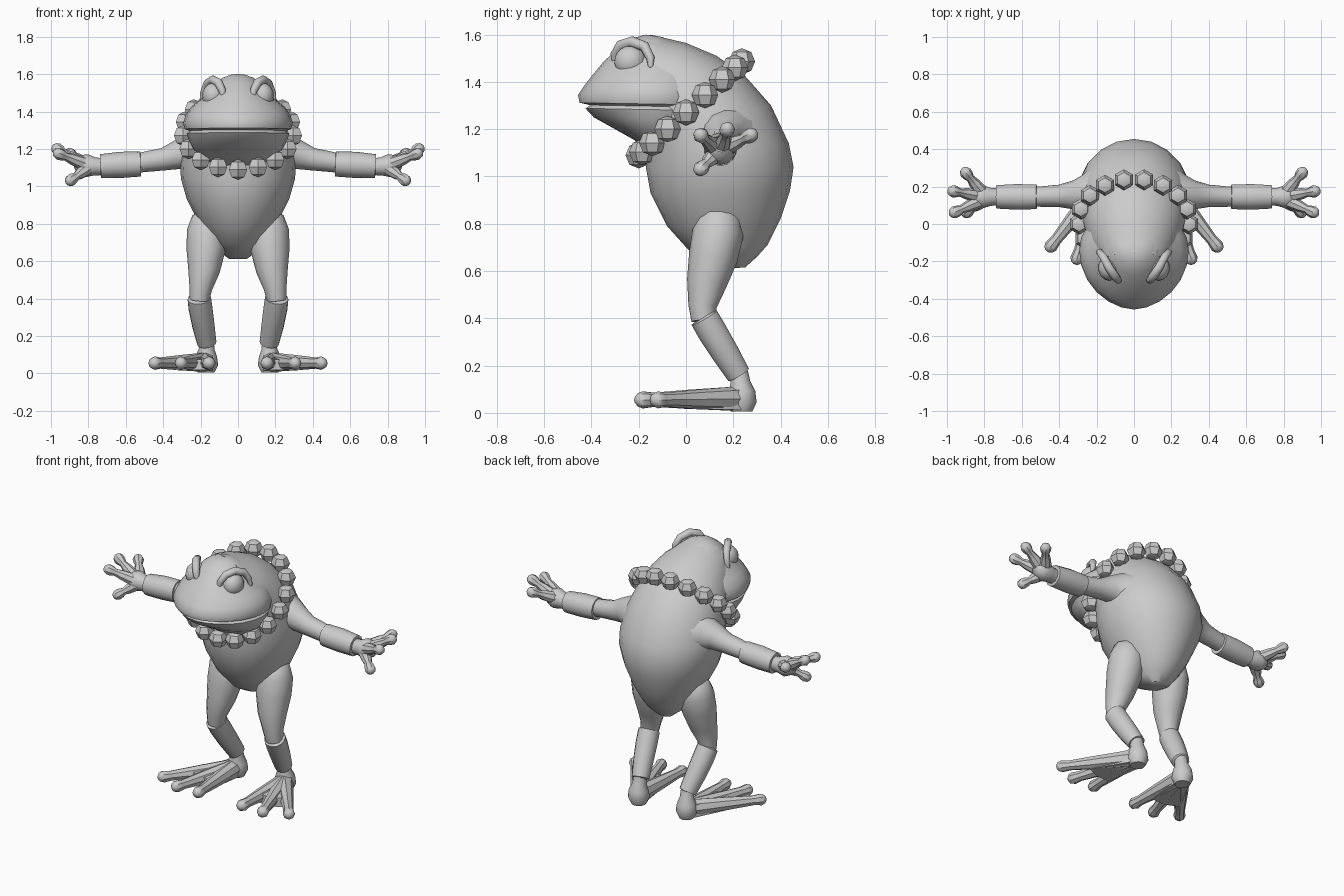
import bpy, bmesh, math
from mathutils import Vector

if "Cube" in bpy.data.objects:
    bpy.data.objects.remove(bpy.data.objects["Cube"])


def finish(bm, name, mirror=False, angle=40, subsurf=0):
    bmesh.ops.recalc_face_normals(bm, faces=bm.faces[:])
    me = bpy.data.meshes.new(name)
    bm.to_mesh(me)
    bm.free()
    ob = bpy.data.objects.new(name, me)
    bpy.context.collection.objects.link(ob)
    bpy.ops.object.select_all(action='DESELECT')
    ob.select_set(True)
    bpy.context.view_layer.objects.active = ob
    bpy.ops.object.shade_smooth_by_angle(angle=math.radians(angle))
    if mirror:
        ob.modifiers.new("mirror", 'MIRROR').use_clip = False
    if subsurf:
        ob.modifiers.new("smooth", 'SUBSURF').levels = subsurf
        ob.modifiers["smooth"].render_levels = subsurf
    return ob


def loft(bm, rings):
    """Skin a list of point rings and cap both ends."""
    vs = [[bm.verts.new(p) for p in r] for r in rings]
    n = len(vs[0])
    for a, b in zip(vs, vs[1:]):
        for i in range(n):
            j = (i + 1) % n
            bm.faces.new((a[i], a[j], b[j], b[i]))
    bm.faces.new(vs[0])
    bm.faces.new(vs[-1])


def tube(bm, pts, seg=12):
    """Round tube through (x, y, z, radius) points."""
    c = [Vector(p[:3]) for p in pts]
    d = (c[-1] - c[0]).normalized()
    u = Vector((0, 0, 1)) if abs(d.z) < 0.75 else Vector((1, 0, 0))
    rings = []
    for i, p in enumerate(pts):
        t = (c[min(i + 1, len(c) - 1)] - c[max(i - 1, 0)]).normalized()
        u = (u - t * u.dot(t)).normalized()
        v = t.cross(u)
        rings.append([c[i] + p[3] * (u * math.cos(a) + v * math.sin(a))
                      for a in (2 * math.pi * k / seg for k in range(seg))])
    loft(bm, rings)


def digit(bm, a, b, r0, r1, bulb):
    """Finger or toe with a rounded bulb at its tip."""
    a, b = Vector(a), Vector(b)
    d = (b - a).normalized()
    L = (b - a).length
    prof = [(0, r0), (0.5 * L, (r0 + r1) / 2), (L - 1.3 * bulb, r1), (L - 0.6 * bulb, bulb * 0.92),
            (L, bulb), (L + 0.6 * bulb, bulb * 0.75), (L + 0.9 * bulb, bulb * 0.3)]
    tube(bm, [(*(a + d * s), r) for s, r in prof], 8)


def oval(front, back, hw, seg=20, k=0.5, power=1.0):
    """Ring between a front and back (y, z) point; k places the widest line."""
    f, b = Vector((0, *front)), Vector((0, *back))
    mid = f.lerp(b, k)
    out = []
    for i in range(seg):
        a = 2 * math.pi * i / seg
        s, c = math.sin(a), math.cos(a)
        w = math.copysign(abs(s) ** power, s)
        out.append(mid + ((f - mid) * c if c > 0 else (b - mid) * -c) + Vector((hw * w, 0, 0)))
    return out


# torso, hunching forward into the neck
torso = [((.19, .612), (.25, .615), .05), ((.09, .645), (.30, .66), .10),
         ((.01, .69), (.345, .71), .14), ((-.08, .79), (.40, .82), .21),
         ((-.15, .93), (.44, .94), .275), ((-.17, 1.04), (.455, 1.04), .305),
         ((-.17, 1.12), (.435, 1.14), .31), ((-.18, 1.16), (.36, 1.30), .295),
         ((-.20, 1.19), (.25, 1.425), .275), ((-.22, 1.22), (.13, 1.51), .255),
         ((-.24, 1.25), (0, 1.565), .225), ((-.26, 1.28), (-.15, 1.60), .17)]
bm = bmesh.new()
loft(bm, [oval(*s) for s in torso])
finish(bm, "torso")

# head: chin, mouth crease, overhanging lip, brow and crown
head = [(1.11, -.16, .12), (1.155, -.22, .18), (1.20, -.30, .235), (1.25, -.39, .262),
        (1.288, -.425, .275), (1.302, -.405, .26), (1.312, -.45, .285), (1.345, -.457, .293),
        (1.385, -.43, .28), (1.43, -.395, .25), (1.49, -.345, .175), (1.55, -.275, .13),
        (1.585, -.225, .085), (1.60, -.17, .04)]
bm = bmesh.new()
rings = []
for z, f, hw in head:
    back = 0.12 if z < 1.5 else 0.12 - (z - 1.5) * 2.2
    rings.append(oval((f, z), (back, z - .01), hw, 24, (-.14 - f) / (back - f), 1.1))
loft(bm, rings)
finish(bm, "head", angle=50)

# eyes with heavy lids
bm = bmesh.new()
bmesh.ops.create_uvsphere(bm, u_segments=16, v_segments=10, radius=.068)
bmesh.ops.scale(bm, vec=(.88, 1, 1), verts=bm.verts[:])
bmesh.ops.translate(bm, vec=(.132, -.235, 1.485), verts=bm.verts[:])
finish(bm, "eye", True)
bm = bmesh.new()
tube(bm, [(.075, -.30, 1.47, .012), (.085, -.30, 1.515, .02), (.105, -.275, 1.555, .024),
          (.135, -.23, 1.57, .024), (.165, -.175, 1.55, .022), (.185, -.15, 1.50, .018),
          (.195, -.15, 1.46, .01)], 8)
finish(bm, "eyelid", True, 60)

# bead necklace
bm = bmesh.new()
for i in range(17):
    a = 2 * math.pi * i / 17
    b = bmesh.ops.create_uvsphere(bm, u_segments=6, v_segments=4, radius=.056)["verts"]
    bmesh.ops.translate(bm, verts=b, vec=(.295 * math.sin(a), .02 - .22 * math.cos(a),
                                          1.29 - .20 * math.cos(a)))
finish(bm, "bead_necklace", angle=30)

# arms
bm = bmesh.new()
tube(bm, [(.20, .17, 1.17, .14), (.26, .16, 1.18, .105), (.32, .155, 1.17, .078),
          (.40, .15, 1.145, .06), (.54, .145, 1.125, .052)])
finish(bm, "arm", True)
bm = bmesh.new()
tube(bm, [(.52, .145, 1.12, .05), (.521, .145, 1.12, .067), (.63, .145, 1.115, .07),
          (.735, .145, 1.108, .064), (.736, .145, 1.108, .045)], 14)
finish(bm, "wrist_cuff", True)

# hands
bm = bmesh.new()
tube(bm, [(.72, .145, 1.105, .045), (.765, .145, 1.107, .048), (.81, .145, 1.11, .062),
          (.845, .148, 1.12, .052), (.865, .15, 1.13, .03)])
for base, tip in [((.81, .165, 1.12), (.90, .275, 1.175)), ((.83, .15, 1.12), (.967, .175, 1.20)),
                  ((.82, .125, 1.12), (.96, .062, 1.175)), ((.80, .13, 1.10), (.895, .062, 1.032))]:
    digit(bm, base, tip, .038, .022, .033)
finish(bm, "hand", True)

# legs
bm = bmesh.new()
tube(bm, [(.145, .15, .87, .04), (.155, .145, .83, .09), (.165, .135, .76, .108),
          (.172, .115, .66, .104), (.182, .088, .55, .085), (.20, .07, .45, .06),
          (.206, .075, .39, .052)])
finish(bm, "thigh", True)
bm = bmesh.new()
tube(bm, [(.207, .075, .405, .05), (.207, .077, .402, .063), (.20, .11, .345, .064),
          (.185, .165, .255, .06), (.167, .222, .162, .052), (.167, .223, .160, .035)], 14)
finish(bm, "shin_cuff", True)

# feet: ankle, heel, webbing and three toes
bm = bmesh.new()
tube(bm, [(.167, .22, .19, .038), (.168, .23, .13, .042), (.17, .235, .09, .058),
          (.17, .235, .045, .064), (.17, .235, .005, .045)])
toes = [(.155, -.18, .055), (.305, -.185, .055), (.445, -.12, .055)]
for t in toes:
    digit(bm, (.175, .22, .06), t, .052, .03, .036)
web = [(x, .25, z) for x in (.13, .21) for z in (.012, .10)]
for t in toes:
    p = Vector((.175, .22, .06)).lerp(Vector(t), .62)
    web += [(p.x, p.y, .018), (p.x, p.y, .075)]
hull = [bm.verts.new(p) for p in web]
bmesh.ops.convex_hull(bm, input=hull)
finish(bm, "foot", True)
